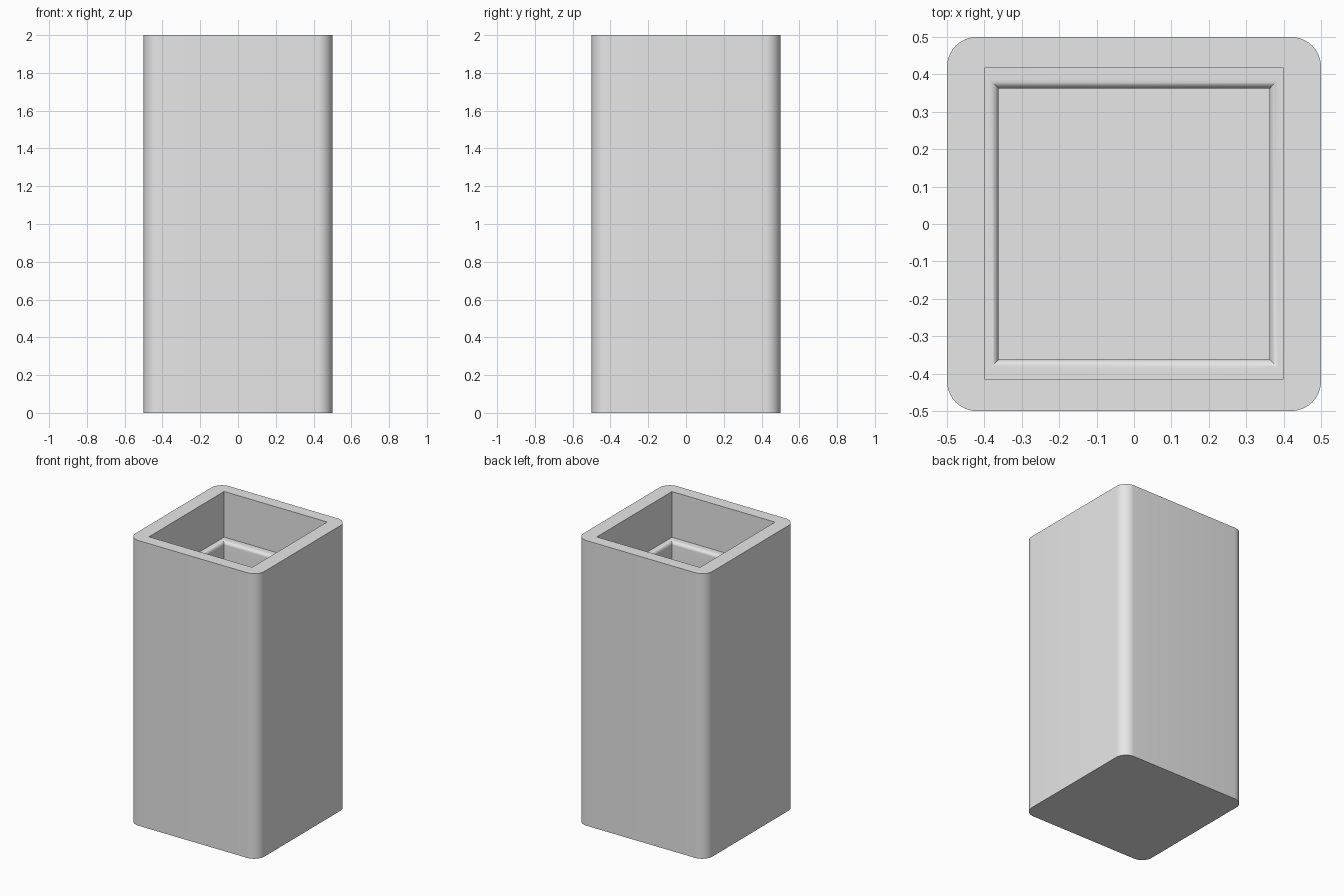
import bpy, bmesh, math

default = bpy.data.objects.get("Cube")
if default:
    bpy.data.objects.remove(default, do_unlink=True)

grey = bpy.data.materials.new("plain_grey")
grey.use_nodes = True
grey.diffuse_color = (0.8, 0.8, 0.8, 1)
grey.node_tree.nodes["Principled BSDF"].inputs["Base Color"].default_value = (0.8, 0.8, 0.8, 1)


def block(name, low, high, radius=0):
    """Box between two corners, with optionally rounded upright edges."""
    bm = bmesh.new()
    bmesh.ops.create_cube(bm, size=1)
    for v in bm.verts:
        v.co = [l + (c + 0.5) * (h - l) for c, l, h in zip(v.co, low, high)]
    if radius:
        upright = [e for e in bm.edges if abs(e.verts[0].co.z - e.verts[1].co.z) > 0.01]
        bmesh.ops.bevel(bm, geom=upright, offset=radius, segments=10,
                        profile=0.5, affect='EDGES')
    mesh = bpy.data.meshes.new(name)
    bm.to_mesh(mesh)
    bm.free()
    mesh.materials.append(grey)
    obj = bpy.data.objects.new(name, mesh)
    bpy.context.collection.objects.link(obj)
    return obj


def carve(obj, cutter):
    """Subtract the cutter, then remove it."""
    mod = obj.modifiers.new("hollow", 'BOOLEAN')
    mod.operation = 'DIFFERENCE'
    mod.solver = 'EXACT'
    mod.object = cutter
    cutter.hide_render = True
    bpy.context.view_layer.objects.active = obj
    bpy.ops.object.modifier_apply(modifier=mod.name)
    bpy.data.objects.remove(cutter, do_unlink=True)


def smooth(obj):
    bpy.ops.object.select_all(action='DESELECT')
    obj.select_set(True)
    bpy.context.view_layer.objects.active = obj
    bpy.ops.object.shade_smooth_by_angle(angle=math.radians(30))


LEDGE, WELL, FLOOR = 1.68, 0.362, 0.1

# Body with rounded corners and a square opening down to the ledge
body = block("body", (-0.5, -0.5, 0), (0.5, 0.5, 2), 0.08)
carve(body, block("opening_cutter", (-0.4, -0.415, LEDGE), (0.4, 0.417, 2.2)))

# Deep well below the ledge
carve(body, block("well_cutter", (-WELL, -WELL, FLOOR), (WELL, WELL, LEDGE + 0.1)))

# Rounded inner lip of the ledge
bm = bmesh.new()
bm.from_mesh(body.data)
lip = [e for e in bm.edges
       if all(abs(v.co.z - LEDGE) < 0.001
              and max(abs(v.co.x), abs(v.co.y)) < WELL + 0.001 for v in e.verts)]
bmesh.ops.bevel(bm, geom=lip, offset=0.025, segments=8, profile=0.5, affect='EDGES')
bm.to_mesh(body.data)
bm.free()
smooth(body)
